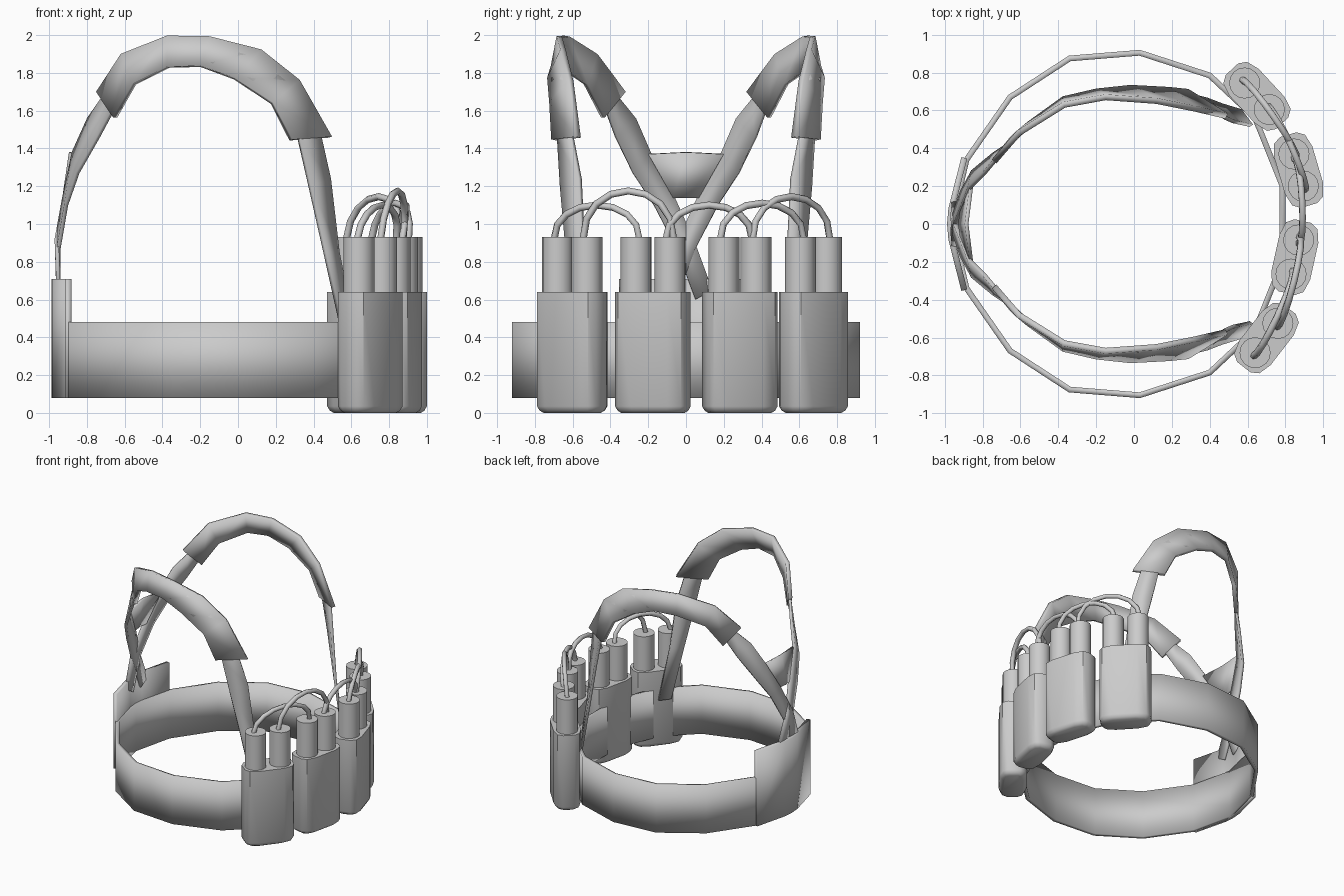
import bpy, bmesh, math
from mathutils import Vector

if "Cube" in bpy.data.objects:
    bpy.data.objects.remove(bpy.data.objects["Cube"])


def make(name, verts, faces, angle=30):
    me = bpy.data.meshes.new(name)
    me.from_pydata(verts, [], faces)
    bm = bmesh.new()
    bm.from_mesh(me)
    bmesh.ops.recalc_face_normals(bm, faces=bm.faces)
    bm.to_mesh(me)
    bm.free()
    ob = bpy.data.objects.new(name, me)
    bpy.context.collection.objects.link(ob)
    bpy.ops.object.select_all(action='DESELECT')
    ob.select_set(True)
    bpy.context.view_layer.objects.active = ob
    bpy.ops.object.shade_smooth_by_angle(angle=math.radians(angle))
    return ob


def ribbon(name, edge_a, edge_b, thick, closed=False):
    """Band between two edge paths, thickened evenly."""
    n = len(edge_a)
    faces = [(i, (i + 1) % n, n + (i + 1) % n, n + i) for i in range(n if closed else n - 1)]
    ob = make(name, list(edge_a) + list(edge_b), faces)
    m = ob.modifiers.new("thickness", 'SOLIDIFY')
    m.thickness, m.offset, m.use_even_offset = thick, 0, True
    return ob


def loft(name, rings, angle=30):
    """Closed solid through rings of equal size."""
    n = len(rings[0])
    verts = [p for r in rings for p in r]
    faces = [tuple(range(n)), tuple(range(len(verts) - n, len(verts)))]
    for k in range(len(rings) - 1):
        for i in range(n):
            j = (i + 1) % n
            faces.append((k * n + i, k * n + j, (k + 1) * n + j, (k + 1) * n + i))
    return make(name, verts, faces, angle)


# Waist belt: half outline mirrored into a ring
half = [(-.965, 0), (-.885, .34), (-.655, .67), (-.34, .875), (.03, .905), (.4, .785), (.64, .56), (.785, .2)]
ring = half + [(x, -y) for x, y in reversed(half[1:])]
ribbon("waist_belt", [(x, y, .08) for x, y in ring], [(x, y, .48) for x, y in ring], .03, True)

# Tall back panel on the belt
back = [(-.897, .35), (-.965, .08), (-.972, 0), (-.965, -.08), (-.897, -.35)]
ribbon("back_panel", [(x, y, .08) for x, y in back], [(x, y, .71) for x, y in back], .032)

# Plate joining the straps behind the shoulders
ribbon("back_plate", [(-.86, .2, 1.37), (-.885, 0, 1.38), (-.86, -.2, 1.37)],
       [(-.91, .07, 1.14), (-.92, 0, 1.14), (-.91, -.07, 1.14)], .02)

# Shoulder straps and pads, given by upper and lower edges
pad_a = [(.49, .57, 1.46), (.32, .61, 1.76), (.12, .65, 1.92), (-.15, .67, 1.99),
         (-.37, .63, 1.995), (-.61, .48, 1.90), (-.74, .33, 1.70)]
pad_b = [(.28, .70, 1.445), (.18, .71, 1.64), (-.02, .72, 1.77), (-.2, .70, 1.835),
         (-.37, .66, 1.83), (-.55, .53, 1.74), (-.65, .44, 1.565)]
front_a = [(.62, .52, .4), (.53, .54, .85), (.485, .56, 1.24)]
front_b = [(.56, .60, .4), (.46, .63, .85), (.38, .66, 1.2)]
rear_a = [(-.79, .27, 1.56), (-.87, .19, 1.38), (-.92, .06, 1.14), (-.96, -.04, .92), (-.95, -.14, .65)]
rear_b = [(-.74, .37, 1.46), (-.85, .28, 1.27), (-.91, .17, 1.1), (-.95, .05, .87), (-.95, -.05, .6)]


def inset(a, b, t):
    return [tuple(Vector(p).lerp(Vector(q), t)) for p, q in zip(a, b)]


for s, side in ((1, "left"), (-1, "right")):
    def flip(pts):
        return [(x, s * y, z) for x, y, z in pts]
    ribbon(side + "_shoulder_pad", flip(pad_a), flip(pad_b), .032)
    ribbon(side + "_strap", flip(front_a + inset(pad_a, pad_b, .25) + rear_a),
           flip(front_b + inset(pad_b, pad_a, .2) + rear_b), .022)

# Tube positions, two in each pouch
tubes = [(.64, -.68), (.76, -.525), (.83, -.265), (.87, -.085),
         (.895, .2), (.845, .37), (.715, .605), (.585, .745)]
for i, (x, y) in enumerate(tubes):
    loft(f"tube_{i + 1}", [[(x + .082 * math.cos(a * math.pi / 8), y + .082 * math.sin(a * math.pi / 8), z)
                            for a in range(16)] for z in (.05, .93)])

# Pouches: rounded oblong, narrowed at the bottom
section = [(.195, .045), (.17, .085), (.1, .105), (-.1, .105), (-.17, .085), (-.195, .045)]
section += [(-u, -v) for u, v in section]
for k in range(4):
    p, q = Vector(tubes[2 * k]), Vector(tubes[2 * k + 1])
    c, d = (p + q) / 2, (q - p).normalized()
    e = Vector((d.y, -d.x))
    rings = []
    for z, inward in ((0, .03), (.012, .012), (.035, 0), (.64, 0)):
        r = []
        for u, v in section:
            w = c + d * u * (1 - inward / .195) + e * v * (1 - inward / .105)
            r.append((w.x, w.y, z))
        rings.append(r)
    loft(f"pouch_{k + 1}", rings, 40)

# Wires arching from tube to tube
links = [(0, 2, 1.10), (1, 3, 1.175), (3, 5, 1.10), (4, 6, 1.11), (5, 7, 1.145)]
for k, (i, j, top) in enumerate(links):
    cu = bpy.data.curves.new(f"wire_{k + 1}", 'CURVE')
    cu.dimensions = '3D'
    cu.bevel_depth, cu.bevel_resolution, cu.use_fill_caps = .019, 1, True
    p, q = Vector(tubes[i]), Vector(tubes[j])
    d = (q - p).normalized() * .02
    p, q = p - d, q + d * (-1 if k == 2 else 1)
    n = 9
    sp = cu.splines.new('POLY')
    sp.points.add(n - 1)
    for m in range(n):
        a = math.pi * m / (n - 1)
        w = p.lerp(q, .5 - .5 * math.cos(a))
        sp.points[m].co = (w.x + .03 * math.sin(a), w.y, .92 + (top - .92) * math.sin(a) ** .9, 1)
    ob = bpy.data.objects.new(f"wire_{k + 1}", cu)
    bpy.context.collection.objects.link(ob)
